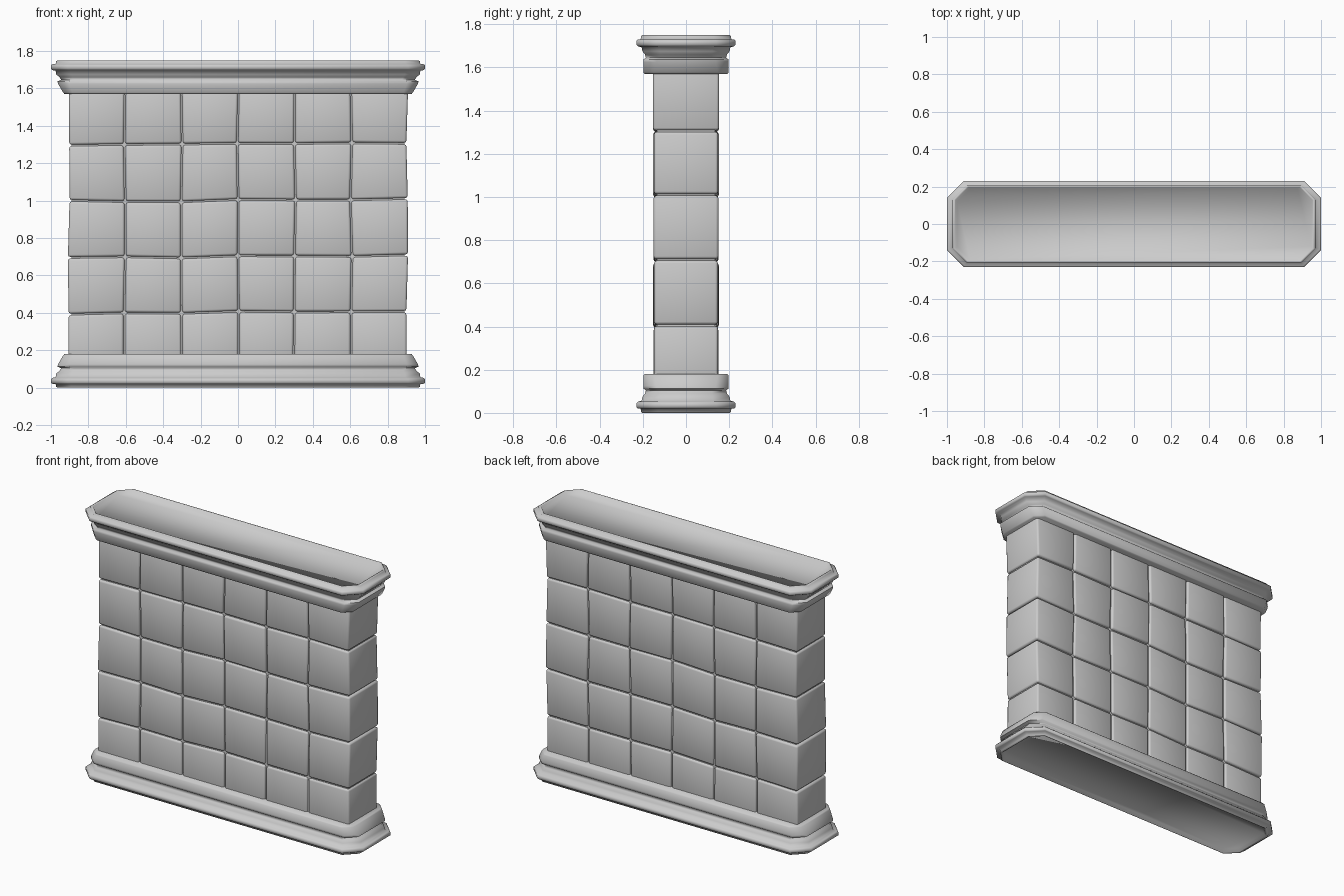
import bpy, bmesh, random
from mathutils import Vector

random.seed(4)
if "Cube" in bpy.data.objects:
    bpy.data.objects.remove(bpy.data.objects["Cube"])

stone = bpy.data.materials.new("grey stone")
stone.use_nodes = True
GREY = (0.6, 0.6, 0.6, 1)
stone.diffuse_color = GREY
stone.node_tree.nodes["Principled BSDF"].inputs["Base Color"].default_value = GREY

HEIGHT = 1.75
COLS, ROWS, SIZE, GAP = 6, 5, 0.303, 0.004


def finish(bm, name, smooth_angle=None):
    bmesh.ops.recalc_face_normals(bm, faces=bm.faces)
    mesh = bpy.data.meshes.new(name)
    bm.to_mesh(mesh)
    bm.free()
    mesh.materials.append(stone)
    obj = bpy.data.objects.new(name, mesh)
    bpy.context.collection.objects.link(obj)
    mesh.shade_smooth()
    if smooth_angle:
        mesh.set_sharp_from_angle(angle=smooth_angle)
    return obj


# Wall blocks: softly rounded cubes on a slightly uneven lattice
lattice = {}
for i in range(COLS + 1):
    for k in range(ROWS + 1):
        wobble = Vector((random.uniform(-1, 1), random.uniform(-1, 1))) * 0.005
        sag = 0.006 if i < COLS / 2 else -0.003
        lattice[i, k] = Vector(((i - COLS / 2) * SIZE, 0.1 + k * 0.301 - sag)) + wobble


def wall_block(i, k):
    bm = bmesh.new()
    bmesh.ops.create_cube(bm, size=2)
    half_depth = 0.15 + random.uniform(-0.003, 0.003)
    for v in bm.verts:
        sx, sy, sz = v.co
        p = lattice[i + (sx > 0), k + (sz > 0)]
        v.co = (p.x - sx * GAP, sy * half_depth, p.y - sz * GAP)
    bmesh.ops.bevel(bm, geom=bm.edges[:], offset=0.012, segments=2,
                    profile=0.5, affect='EDGES')
    finish(bm, f"wall_block_row{k + 1}_column{i + 1}")


for i in range(COLS):
    for k in range(ROWS):
        wall_block(i, k)

# Dark joints are backed by a plain core set behind the block faces
core = bmesh.new()
bmesh.ops.create_cube(core, size=1)
for v in core.verts:
    v.co = (v.co.x * 1.78, v.co.y * 0.27, HEIGHT / 2 + v.co.z * 1.5)
finish(core, "wall_core", 0.5)

# Moulding rings: half length, half width, corner cut, distance from the end
PROFILE = [
    (0.945, 0.190, 0.07, 0.022),
    (0.955, 0.198, 0.07, 0.002),
    (0.962, 0.203, 0.07, 0.000),
    (0.972, 0.208, 0.08, 0.004),
    (0.975, 0.210, 0.08, 0.019),
    (0.993, 0.225, 0.09, 0.021),
    (1.000, 0.230, 0.09, 0.026),
    (1.000, 0.230, 0.09, 0.045),
    (0.993, 0.222, 0.09, 0.052),
    (0.975, 0.206, 0.08, 0.056),
    (0.972, 0.202, 0.08, 0.075),
    (0.955, 0.190, 0.07, 0.090),
    (0.945, 0.186, 0.07, 0.104),
    (0.965, 0.196, 0.06, 0.112),
    (0.962, 0.198, 0.06, 0.125),
    (0.935, 0.198, 0.05, 0.172),
    (0.928, 0.192, 0.05, 0.180),
]


def moulding(name, end_z, inward):
    bm = bmesh.new()
    rings = []
    for hx, hy, c, d in PROFILE:
        quarter = [(hx, hy - c), (hx - c, hy)]
        outline = (quarter + [(-x, y) for x, y in reversed(quarter)]
                   + [(-x, -y) for x, y in quarter]
                   + [(x, -y) for x, y in reversed(quarter)])
        rings.append([bm.verts.new((x, y, end_z + inward * d)) for x, y in outline])
    for a, b in zip(rings, rings[1:]):
        for j in range(len(a)):
            n = (j + 1) % len(a)
            bm.faces.new((a[j], a[n], b[n], b[j]))
    # Shallow dished panel on the outside, flat closure against the wall
    bm.faces.new(rings[0])
    bm.faces.new(rings[-1])
    finish(bm, name, 1.3)


moulding("base_moulding", 0, 1)
moulding("top_moulding", HEIGHT, -1)
